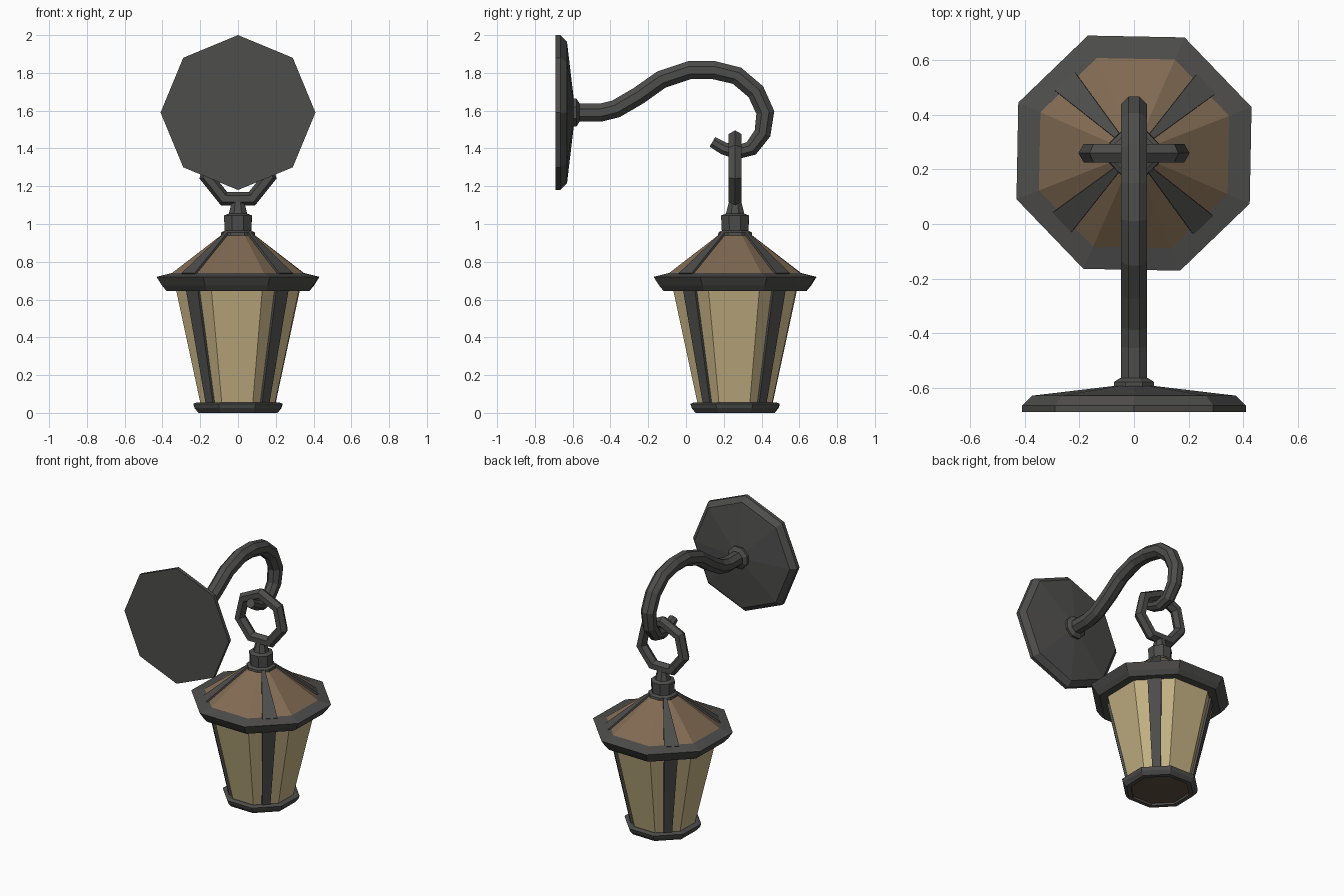
import bpy, bmesh
from math import sin, cos, pi, radians
from mathutils import Vector

if "Cube" in bpy.data.objects:
    bpy.data.objects.remove(bpy.data.objects["Cube"])

LY = 0.26                    # lantern axis in y
TURN = radians(21.4)         # lantern octagon rotation
C8 = cos(pi / 8)


def material(name, rgb):
    m = bpy.data.materials.new(name)
    m.diffuse_color = (*rgb, 1)
    m.use_nodes = True
    m.node_tree.nodes["Principled BSDF"].inputs["Base Color"].default_value = m.diffuse_color
    return m


IRON = material("dark_iron", (0.075, 0.074, 0.072))
GLASS = material("amber_glass", (0.55, 0.44, 0.23))
ROOF = material("brown_roof", (0.22, 0.145, 0.085))
UNDER = material("dark_brown", (0.12, 0.08, 0.05))


def loft(name, rings, mat, closed=False):
    """Bridge equal-sized rings of points into a flat-shaded solid."""
    bm = bmesh.new()
    vs = [[bm.verts.new(p) for p in r] for r in rings]
    n = len(vs[0])
    pairs = list(zip(vs, vs[1:])) + ([(vs[-1], vs[0])] if closed else [])
    for a, b in pairs:
        for i in range(n):
            j = (i + 1) % n
            bm.faces.new((a[i], a[j], b[j], b[i]))
    if not closed:
        bm.faces.new(vs[0])
        bm.faces.new(vs[-1])
    bmesh.ops.recalc_face_normals(bm, faces=bm.faces[:])
    me = bpy.data.meshes.new(name)
    bm.to_mesh(me)
    bm.free()
    me.materials.append(mat)
    ob = bpy.data.objects.new(name, me)
    bpy.context.collection.objects.link(ob)
    return ob


def corner(apothem, z, i):
    a = TURN + i * pi / 4
    r = apothem / C8
    return Vector((r * cos(a), LY + r * sin(a), z))


def lantern_part(name, profile, mat):
    """Octagonal stack around the lantern axis; profile = (apothem, z)."""
    return loft(name, [[corner(r, z, i) for i in range(8)] for r, z in profile], mat)


def wall_part(name, profile, turn=0.0):
    """Octagonal stack along y at the bracket height; profile = (radius, y)."""
    rings = [[(r * cos(turn + k * pi / 4), y, 1.59 + r * sin(turn + k * pi / 4))
              for k in range(8)] for r, y in profile]
    return loft(name, rings, IRON)


def ribs(name, low, high, raise_by):
    """Raised strips on the middle third of each diagonal face."""
    for k in range(4):
        i = 2 * k
        a0, a1 = corner(*low, i), corner(*low, i + 1)
        b0, b1 = corner(*high, i), corner(*high, i + 1)
        quad = [a0.lerp(a1, 1 / 3), a0.lerp(a1, 2 / 3),
                b0.lerp(b1, 2 / 3), b0.lerp(b1, 1 / 3)]
        nrm = (quad[1] - quad[0]).cross(quad[3] - quad[0]).normalized()
        loft(f"{name}_{k + 1}", [[p - nrm * 0.01 for p in quad],
                                 [p + nrm * raise_by for p in quad]], IRON)


# Wall plate and collar
wall_part("wall_plate", [(0.41, -0.69), (0.41, -0.665), (0.375, -0.63), (0.08, -0.595)])
wall_part("arm_collar", [(0.08, -0.605), (0.08, -0.58), (0.055, -0.565)], pi / 8)

# Curved arm ending in a hook
path = [(-0.60, 1.59), (-0.45, 1.59), (-0.37, 1.61), (-0.25, 1.68), (-0.13, 1.765),
        (0.02, 1.815), (0.145, 1.815), (0.27, 1.785), (0.37, 1.70), (0.42, 1.59),
        (0.405, 1.48), (0.345, 1.40), (0.27, 1.38), (0.20, 1.40), (0.14, 1.435)]
pts = [Vector((0, y, z)) for y, z in path]
sections = []
for i, p in enumerate(pts):
    t = (pts[min(i + 1, len(pts) - 1)] - pts[max(i - 1, 0)]).normalized()
    side = Vector((1, 0, 0))
    up = side.cross(t)
    r = 0.052 if i < 10 else 0.052 - 0.004 * (i - 9)
    sections.append([p + r * (cos(a) * side + sin(a) * up)
                     for a in (pi / 8 + k * pi / 4 for k in range(8))])
loft("hook_arm", sections, IRON)

# Seven-sided hanging ring
R, r, zc = 0.170, 0.039, 1.287
loop = []
for k in range(7):
    a = pi / 2 + k * 2 * pi / 7
    out = Vector((cos(a), 0, sin(a)))
    c = Vector((0, LY, zc)) + R * out
    loop.append([c + r * (cos(b) * out + sin(b) * Vector((0, 1, 0)))
                 for b in (j * pi / 3 for j in range(6))])
loft("hanging_ring", loop, IRON, closed=True)

# Finial between ring and roof
lantern_part("finial", [(0.08, 0.925), (0.09, 0.94), (0.088, 0.955), (0.07, 0.965),
                        (0.074, 1.045), (0.048, 1.055), (0.032, 1.12)], IRON)

# Roof, its ribs and rim
lantern_part("roof", [(0.36, 0.73), (0.083, 0.945)], ROOF)
ribs("roof_rib", (0.36, 0.73), (0.083, 0.945), 0.012)
lantern_part("roof_rim", [(0.375, 0.645), (0.40, 0.675), (0.428, 0.72), (0.345, 0.741)], IRON)

# Glass body with corner bars
lantern_part("glass_body", [(0.193, 0.03), (0.325, 0.65)], GLASS)
ribs("corner_bar", (0.193, 0.03), (0.325, 0.65), 0.014)

# Base ring, open in the middle, with a recessed floor
lantern_part_rings = [(0.18, 0.0), (0.208, 0.0), (0.228, 0.025), (0.235, 0.048),
                      (0.215, 0.056), (0.18, 0.05)]
loft("base_ring", [[corner(a, z, i) for i in range(8)] for a, z in lantern_part_rings],
     IRON, closed=True)
lantern_part("base_floor", [(0.185, 0.015), (0.185, 0.035)], UNDER)
